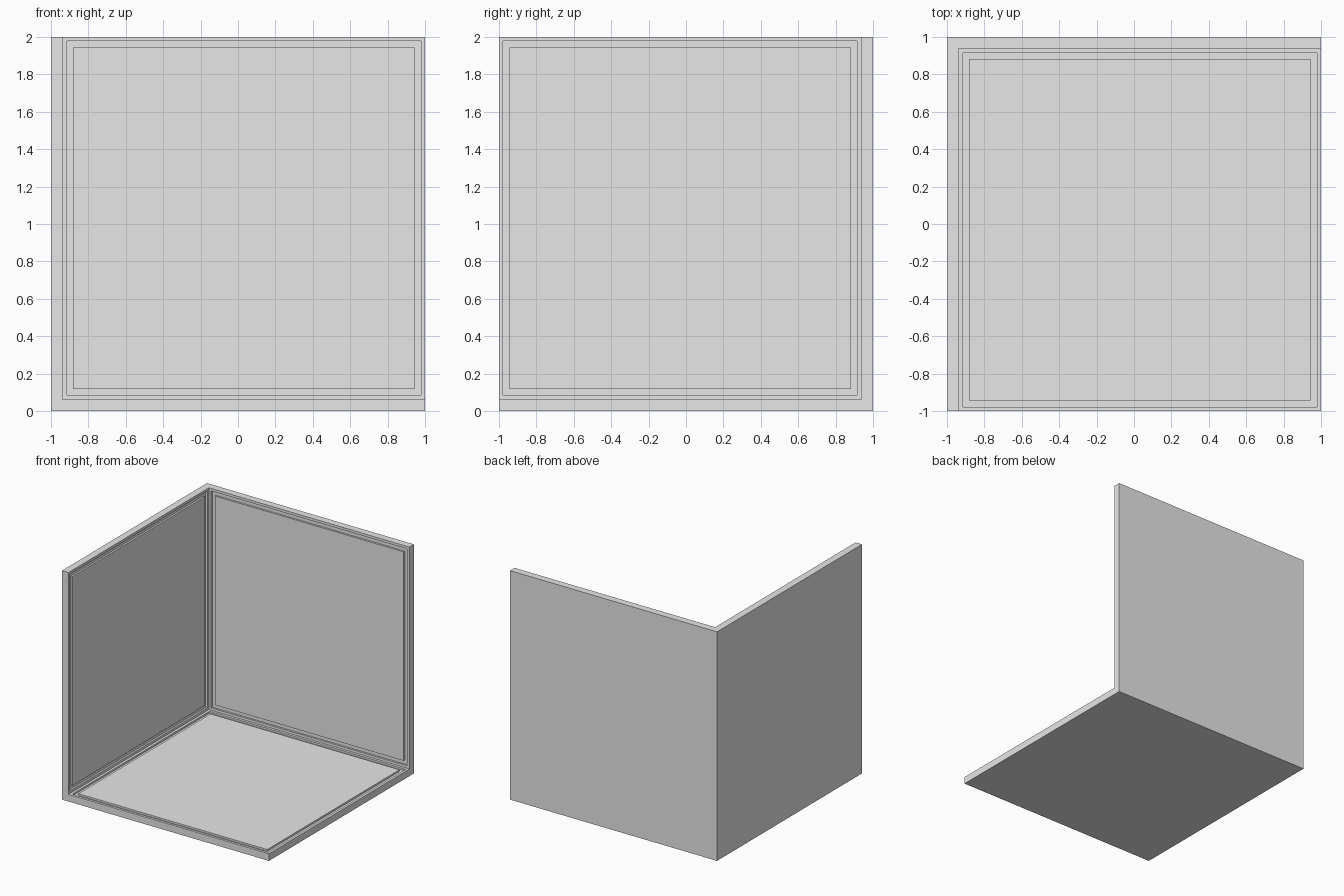
import bpy
import bmesh

default_cube = bpy.data.objects.get("Cube")
if default_cube:
    bpy.data.objects.remove(default_cube, do_unlink=True)

SIZE = 2.0
WALL = 0.0625
BORDER = 0.031
GROOVE_WIDTH = 0.049
GROOVE_DEPTH = 0.016

# Plain grey material
grey = bpy.data.materials.new("plain grey")
grey.use_nodes = True
colour = (0.8, 0.8, 0.8, 1.0)
grey.diffuse_color = colour
grey.node_tree.nodes["Principled BSDF"].inputs["Base Color"].default_value = colour

bm = bmesh.new()
corners = {}


def corner(axis, level, u, v):
    """Vertex at a distance from the closed corner along each axis."""
    t = [0.0, 0.0, 0.0]
    t[axis], t[(axis + 1) % 3], t[(axis + 2) % 3] = level, u, v
    key = tuple(t)
    if key not in corners:
        corners[key] = bm.verts.new((t[0] - SIZE / 2, SIZE / 2 - t[1], t[2]))
    return corners[key]


def panel(axis, level, outline):
    return bm.faces.new([corner(axis, level, u, v) for u, v in outline])


def square(lo, hi):
    return [(lo, lo), (hi, lo), (hi, hi), (lo, hi)]


# Floor and two walls: outer face, inner face and L-shaped rim for each axis
rim = [(0, 0), (SIZE, 0), (SIZE, WALL), (WALL, WALL), (WALL, SIZE), (0, SIZE)]
inner_panels = []
for axis in range(3):
    panel(axis, 0, square(0, SIZE))
    inner_panels.append(panel(axis, WALL, square(WALL, SIZE)))
    panel(axis, SIZE, rim)
bmesh.ops.recalc_face_normals(bm, faces=bm.faces[:])

# Rectangular groove sunk into each inner face
steps = [(BORDER, 0), (0, -GROOVE_DEPTH), (GROOVE_WIDTH, 0), (0, GROOVE_DEPTH)]
for face in inner_panels:
    for thickness, depth in steps:
        bmesh.ops.inset_individual(bm, faces=[face], thickness=thickness, depth=depth)

mesh = bpy.data.meshes.new("corner_walls")
bm.to_mesh(mesh)
bm.free()
mesh.materials.append(grey)
corner_walls = bpy.data.objects.new("corner_walls", mesh)
bpy.context.collection.objects.link(corner_walls)
